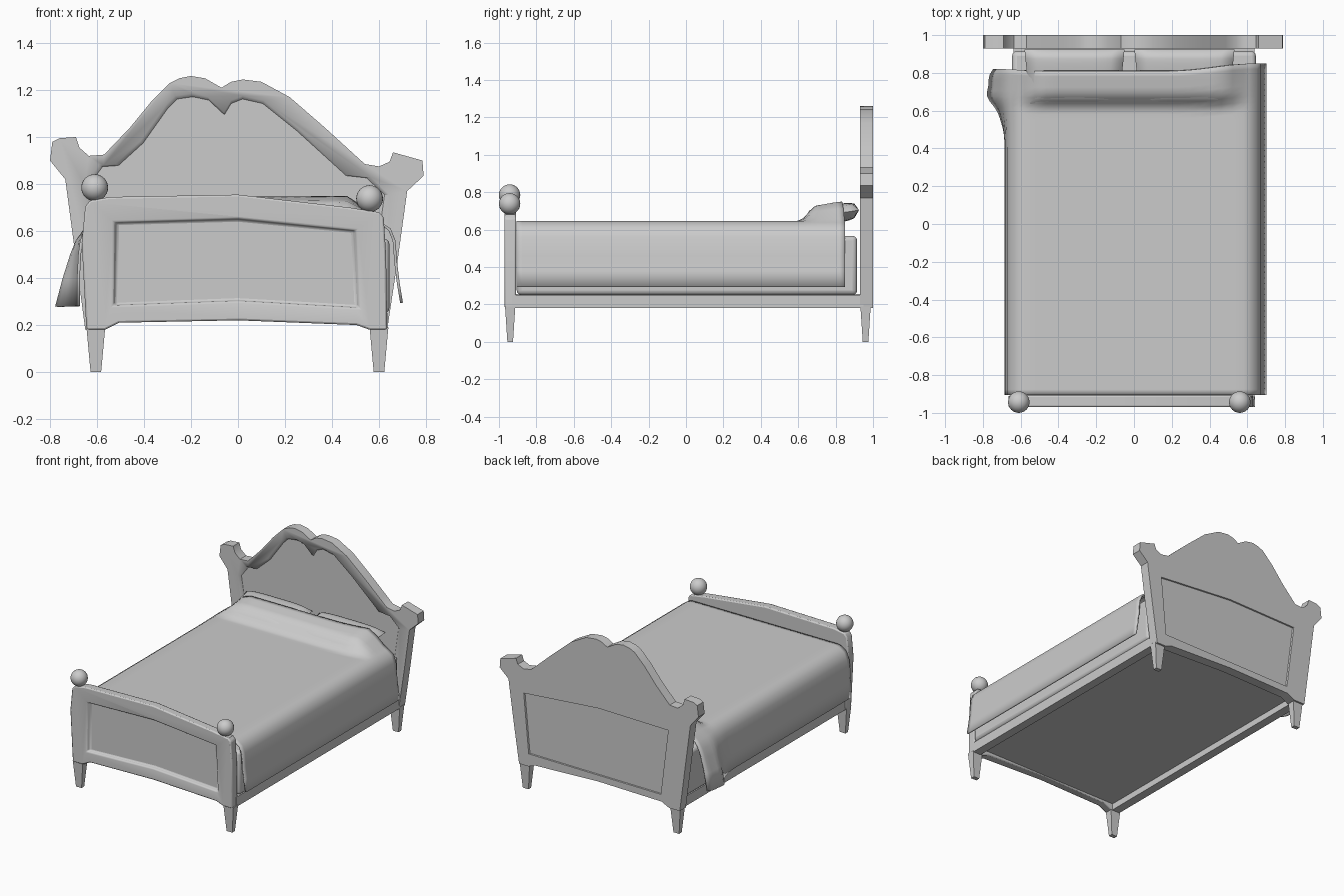
import bpy, bmesh, math
from mathutils import Vector

if "Cube" in bpy.data.objects:
    bpy.data.objects.remove(bpy.data.objects["Cube"], do_unlink=True)

grey = bpy.data.materials.new("plain_grey")
grey.use_nodes = True
grey.diffuse_color = (0.6, 0.6, 0.6, 1)
grey.node_tree.nodes["Principled BSDF"].inputs["Base Color"].default_value = (0.6, 0.6, 0.6, 1)


def activate(obj):
    bpy.ops.object.select_all(action="DESELECT")
    obj.select_set(True)
    bpy.context.view_layer.objects.active = obj


def finish(name, bm, angle=35):
    """Turn a bmesh into a named, shaded object."""
    bmesh.ops.recalc_face_normals(bm, faces=bm.faces)
    mesh = bpy.data.meshes.new(name)
    bm.to_mesh(mesh)
    bm.free()
    mesh.materials.append(grey)
    obj = bpy.data.objects.new(name, mesh)
    bpy.context.collection.objects.link(obj)
    activate(obj)
    bpy.ops.object.shade_smooth_by_angle(angle=math.radians(angle))
    return obj


def bevel(obj, width, segments=2):
    mod = obj.modifiers.new("soft_edges", "BEVEL")
    mod.width, mod.segments = width, segments
    mod.limit_method = "ANGLE"
    mod.angle_limit = math.radians(40)


def prism(name, outline, y_front, y_back, back_scale=1.0):
    """Extrude an (x, z) outline along y, optionally tapering the back."""
    bm = bmesh.new()
    xs, zs = zip(*outline)
    cx, cz = (min(xs) + max(xs)) / 2, (min(zs) + max(zs)) / 2
    front = [bm.verts.new((x, y_front, z)) for x, z in outline]
    back = [bm.verts.new((cx + (x - cx) * back_scale, y_back, cz + (z - cz) * back_scale))
            for x, z in outline]
    bm.faces.new(front)
    bm.faces.new(back)
    count = len(outline)
    for i in range(count):
        j = (i + 1) % count
        bm.faces.new((front[i], front[j], back[j], back[i]))
    return finish(name, bm)


def recess(board, outline, y_face, y_floor, floor_scale):
    """Sink a panel with sloping edges into one face of a board."""
    cutter = prism("panel_cutter", outline, y_face, y_floor, floor_scale)
    cutter.hide_render = True
    mod = board.modifiers.new("panel", "BOOLEAN")
    mod.operation, mod.solver, mod.object = "DIFFERENCE", "EXACT", cutter
    activate(board)
    bpy.ops.object.modifier_apply(modifier=mod.name)
    bpy.data.objects.remove(cutter, do_unlink=True)


def box(name, low, high, soft=0.0):
    low, high = Vector(low), Vector(high)
    bm = bmesh.new()
    bmesh.ops.create_cube(bm, size=1)
    for v in bm.verts:
        v.co = (low + high) / 2 + v.co * (high - low)
    obj = finish(name, bm)
    if soft:
        bevel(obj, soft, 3)
    return obj


# Headboard: lopsided scroll outline with two crooked ears
headboard = prism("headboard", [
    (-.8, .9), (-.79, .98), (-.76, .995), (-.69, 1.0), (-.675, .955), (-.635, .92), (-.57, .925),
    (-.46, 1.04), (-.37, 1.15), (-.29, 1.23), (-.25, 1.25), (-.2, 1.26), (-.14, 1.25),
    (-.07, 1.21), (-.03, 1.235), (.02, 1.245), (.1, 1.235), (.22, 1.17), (.37, 1.04),
    (.485, .935), (.54, .885), (.6, .875), (.645, .895), (.66, .935), (.785, .9),
    (.79, .835), (.72, .77), (.68, .48), (.635, .18), (.56, .18), (.505, .2),
    (0, .22), (-.505, .21), (-.565, .18), (-.65, .18), (-.735, .82)], .93, 1)
recess(headboard, [
    (-.66, .8), (-.6, .88), (-.53, .885), (-.42, .985), (-.31, 1.14), (-.27, 1.18), (-.2, 1.19),
    (-.13, 1.175), (-.06, 1.11), (-.03, 1.16), (.02, 1.18), (.11, 1.16), (.26, 1.04),
    (.48, .84), (.57, .83), (.65, .755), (.58, .27), (-.58, .27)], .925, .945, .96)
recess(headboard, [(-.56, .74), (0, .75), (.6, .7), (.56, .27), (-.5, .26)], 1.005, .99, .99)

# Footboard: gently peaked, with a sunken panel
footboard = prism("footboard", [
    (-.65, .705), (-.63, .73), (-.545, .745), (0, .755), (.475, .7), (.6, .68), (.62, .66),
    (.63, .5), (.635, .18), (.56, .18), (.505, .2), (0, .22), (-.505, .21), (-.565, .18),
    (-.645, .18), (-.665, .55)], -.97, -.908)
recess(footboard, [(-.535, .64), (0, .655), (.51, .605), (.525, .27), (0, .3), (-.54, .28)],
       -.98, -.945, .96)
bevel(footboard, .008)

# Tapered legs
for end, y in (("front", -.94), ("back", .96)):
    for side, x in (("left", .6), ("right", -.605)):
        bm = bmesh.new()
        bmesh.ops.create_cube(bm, size=1)
        for v in bm.verts:
            top = v.co.z > 0
            v.co = (x + v.co.x * (.08 if top else .045),
                    y + v.co.y * (.055 if top else .03), .19 if top else 0)
        finish(end + "_" + side + "_leg", bm)

# Ball finials on the footboard
for side, x, z in (("left", .56, .738), ("right", -.61, .785)):
    bm = bmesh.new()
    bmesh.ops.create_uvsphere(bm, u_segments=24, v_segments=16, radius=.057)
    bmesh.ops.translate(bm, verts=bm.verts, vec=(x, -.943, z))
    finish(side + "_finial", bm, 60)

# Frame and mattress
for side, sign in (("left", 1), ("right", -1)):
    inner, outer = sorted((sign * .575, sign * .638))
    box(side + "_rail", (inner, -.93, .18), (outer, .95, .25))
box("slat_base", (-.6, -.92, .225), (.6, .94, .255))
box("mattress", (-.645, -.905, .25), (.645, .915, .567), .025)

# Pillows: tilted, plump slabs
for side, x in (("left", .267), ("right", -.315)):
    bm = bmesh.new()
    bmesh.ops.create_grid(bm, x_segments=16, y_segments=12, size=1)
    low = bmesh.ops.duplicate(bm, geom=bm.faces[:] + bm.edges[:] + bm.verts[:])["geom"]
    lower = {v for v in low if isinstance(v, bmesh.types.BMVert)}
    for v in bm.verts:
        u, w = v.co.x, v.co.y
        puff = .05 * ((1 - u ** 4) * (1 - w ** 4)) ** .4
        v.co = (x + u * (.25 + .015 * w), .78 + w * .145,
                .682 + w * .022 + (-puff if v in lower else puff))
    bmesh.ops.remove_doubles(bm, verts=bm.verts, dist=.0005)
    finish(side + "_pillow", bm, 60)


def ease(value):
    t = max(0, min(1, value))
    return t * t * (3 - 2 * t)


# Blanket: draped section swept along the bed, raised over the pillows, flared at one corner
drape = [(-.685, .28), (-.685, .4), (-.68, .5), (-.672, .56), (-.65, .61), (-.61, .638)]
drape += [(-.58 + 1.16 * i / 20, .645) for i in range(21)]
drape += [(.61, .638), (.65, .61), (.67, .56), (.678, .46), (.688, .38), (.702, .295)]
rows = 60
bm = bmesh.new()
grid = []
for r in range(rows + 1):
    line = []
    for x, z in drape:
        y_end = .81 + .04 * ease((x - .2) / .45) + .01 * ease((-.5 - x) / .2)
        y = -.905 + (y_end + .905) * r / rows
        hang = max(0, .63 - z) / .33
        flare = math.exp(-((y - .72) / .14) ** 2) if x < 0 else 0
        over = ease((.62 - abs(x + .01)) / .15)
        lift = (.08 * ease((y - .6) / .1) + .025 * ease((y - .65) / .2)) * over
        fold = .008 * math.sin(y * 45) * hang * flare
        line.append(bm.verts.new((x - .09 * hang * flare + fold, y, z + lift)))
    grid.append(line)
for a, b in zip(grid, grid[1:]):
    for i in range(len(drape) - 1):
        bm.faces.new((a[i], a[i + 1], b[i + 1], b[i]))
blanket = finish("blanket", bm, 60)
thick = blanket.modifiers.new("thickness", "SOLIDIFY")
thick.thickness = .012
thick.offset = -1
